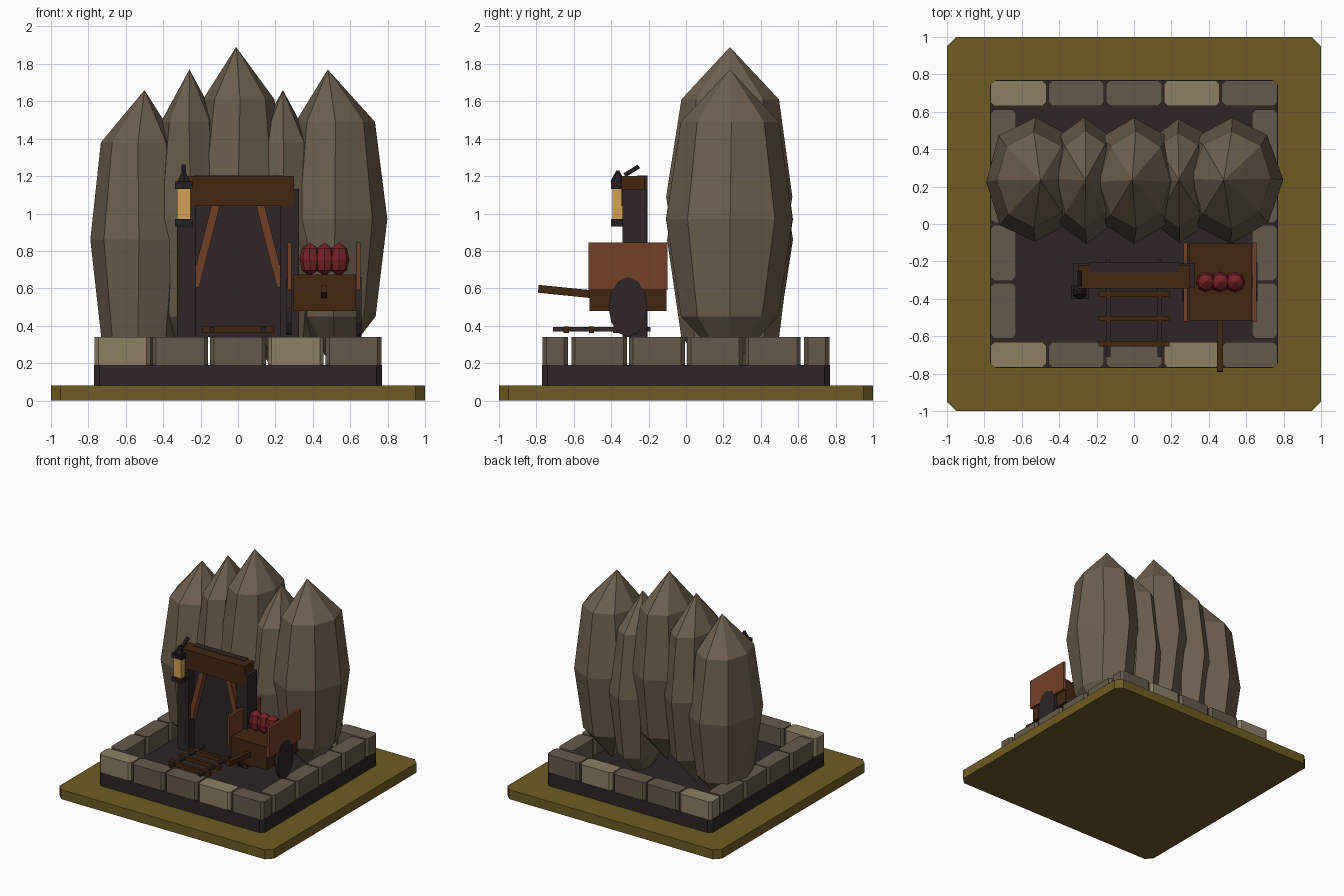
import bpy, bmesh, math, random

if "Cube" in bpy.data.objects:
    bpy.data.objects.remove(bpy.data.objects["Cube"])

random.seed(4)


def material(name, r, g, b):
    lin = [((c / 255 + 0.055) / 1.055) ** 2.4 for c in (r, g, b)]
    m = bpy.data.materials.new(name)
    m.diffuse_color = (*lin, 1)
    m.use_nodes = True
    m.node_tree.nodes["Principled BSDF"].inputs["Base Color"].default_value = m.diffuse_color
    return m


OLIVE = material("olive_ground", 110, 91, 36)
DARK = material("dark_earth", 46, 37, 38)
IRON = material("black_iron", 36, 29, 31)
ROCK = material("brown_rock", 108, 95, 78)
PALE = material("pale_stone", 140, 128, 101)
STONE = material("grey_stone", 100, 90, 75)
BROWN = material("dark_wood", 66, 38, 16)
WOOD = material("red_wood", 114, 64, 38)
RED = material("red_ore", 118, 34, 38)
GLOW = material("amber_glass", 212, 160, 86)


def finish(name, mat, bm, loc=(0, 0, 0), rot=(0, 0, 0)):
    bmesh.ops.recalc_face_normals(bm, faces=bm.faces)
    me = bpy.data.meshes.new(name)
    bm.to_mesh(me)
    bm.free()
    me.materials.append(mat)
    ob = bpy.data.objects.new(name, me)
    ob.location, ob.rotation_euler = loc, rot
    bpy.context.collection.objects.link(ob)
    return ob


def box(name, mat, x, y, z, chamfer=0, rot=(0, 0, 0)):
    """Box from (min, max) ranges; chamfer cuts only the upright edges."""
    bm = bmesh.new()
    bmesh.ops.create_cube(bm, size=1)
    for v in bm.verts:
        for i, (a, b) in enumerate((x, y, z)):
            v.co[i] *= b - a
    if chamfer:
        upright = [e for e in bm.edges
                   if abs(e.verts[0].co.z - e.verts[1].co.z) > 1e-4]
        bmesh.ops.bevel(bm, geom=upright, offset=chamfer, segments=1, affect='EDGES')
    return finish(name, mat, bm, [(a + b) / 2 for a, b in (x, y, z)], rot)


def boulder(name, mat, loc, rx, ry, rz, lean=0, jitter=0.04, sides=8):
    """Faceted pointed lump: two tips and three rings."""
    bm = bmesh.new()
    rings = []
    for h, r in ((-0.65, 0.77), (0, 1), (0.65, 0.77)):
        ring = []
        for i in range(sides):
            a = math.tau * i / sides + random.uniform(-jitter, jitter)
            k = r * (1 + random.uniform(-jitter, jitter) * 0.6)
            ring.append(bm.verts.new((lean + rx * k * math.cos(a),
                                      ry * k * math.sin(a), rz * h)))
        rings.append(ring)
    low, high = bm.verts.new((lean, 0, -rz)), bm.verts.new((0, 0, rz))
    for i in range(sides):
        j = (i + 1) % sides
        bm.faces.new((low, rings[0][j], rings[0][i]))
        bm.faces.new((high, rings[2][i], rings[2][j]))
        for a, b in zip(rings, rings[1:]):
            bm.faces.new((a[i], a[j], b[j], b[i]))
    return finish(name, mat, bm, loc)


def cone(name, mat, loc, r1, r2, depth, sides, rot=(0, 0, 0), scale=(1, 1, 1)):
    bm = bmesh.new()
    bmesh.ops.create_cone(bm, cap_ends=True, segments=sides, radius1=r1,
                          radius2=r2, depth=depth)
    ob = finish(name, mat, bm, loc, rot)
    ob.scale = scale
    return ob


# Ground slab and plinth
box("ground_slab", OLIVE, (-1, 1), (-1, 1), (0, 0.08), 0.05)
box("plinth", DARK, (-0.77, 0.77), (-0.77, 0.77), (0.08, 0.19), 0.03)

# Ring of kerb stones
for side, s in (("front", -1), ("back", 1)):
    y = sorted((s * 0.632, s * 0.767))
    for i in range(5):
        c = -0.618 + 0.309 * i
        box(f"{side}_stone_{i}", PALE if i in (0, 3) else STONE,
            (c - 0.149, c + 0.149), y, (0.19, 0.34), 0.02)
for side, s in (("left", -1), ("right", 1)):
    x = sorted((s * 0.632, s * 0.767))
    for i in range(4):
        c = -0.4635 + 0.309 * i
        box(f"{side}_stone_{i}", STONE, x, (c - 0.149, c + 0.149), (0.19, 0.34), 0.02)

# Rock wall: x, peak height, half width, ring offset
for i, (x, top, rx, lean) in enumerate(((-0.50, 1.66, 0.265, -0.03),
                                        (-0.26, 1.77, 0.20, 0),
                                        (-0.01, 1.89, 0.25, 0.015),
                                        (0.24, 1.66, 0.20, 0),
                                        (0.48, 1.77, 0.28, 0.04))):
    boulder(f"rock_{i}", ROCK, (x, 0.235, top - 0.8), rx, 0.335, 0.8, lean)

# Mine entrance
box("dark_opening", DARK, (-0.24, 0.24), (-0.26, -0.205), (0.34, 1.203))
box("lintel_beam", BROWN, (-0.30, 0.30), (-0.345, -0.22), (1.04, 1.20))
for side, s in (("left", -1), ("right", 1)):
    box(f"{side}_post", DARK, sorted((s * 0.225, s * 0.325)), (-0.34, -0.21), (0.34, 1.13))
    c = s * 0.175
    box(f"{side}_brace", WOOD, (c - 0.022, c + 0.022), (-0.31, -0.255),
        (0.60, 1.05), rot=(0, -s * 0.25, 0))

# Lantern and its bracket
LX, LY = -0.29, -0.365
for name, z in (("lantern_base", (0.93, 0.97)), ("lantern_cap", (1.13, 1.17))):
    box(name, IRON, (LX - 0.047, LX + 0.047), (LY - 0.037, LY + 0.037), z)
box("lantern_glass", GLOW, (LX - 0.035, LX + 0.035), (LY - 0.028, LY + 0.028), (0.97, 1.13))
cone("lantern_roof", IRON, (LX, LY, 1.20), 0.04, 0.008, 0.06, 6)
box("lantern_bracket", IRON, (LX - 0.012, LX + 0.012), (-0.335, -0.245),
    (1.217, 1.24), rot=(0.55, 0, 0))

# Track
for side, s in (("left", -1), ("right", 1)):
    box(f"{side}_rail", DARK, (s * 0.137 - 0.012, s * 0.137 + 0.012),
        (-0.71, -0.19), (0.37, 0.394))
for i, y in enumerate((-0.64, -0.505, -0.375)):
    box(f"track_tie_{i}", BROWN, (-0.19, 0.19), (y - 0.014, y + 0.014), (0.36, 0.396))

# Ore cart
box("cart_body", BROWN, (0.295, 0.63), (-0.515, -0.105), (0.48, 0.675))
for side, bx, wx in (("left", 0.275, 0.272), ("right", 0.645, 0.647)):
    box(f"cart_{side}_board", WOOD, (bx - 0.011, bx + 0.011), (-0.52, -0.10), (0.59, 0.845))
    cone(f"cart_{side}_wheel", DARK, (wx, -0.31, 0.50), 0.16, 0.16, 0.028, 12,
         (0, math.pi / 2, 0), (1, 0.65, 1))
box("cart_handle", BROWN, (0.443, 0.477), (-0.79, -0.50), (0.562, 0.604), rot=(-0.1, 0, 0))
for i, x in enumerate((0.385, 0.462, 0.54)):
    boulder(f"ore_lump_{i}", RED, (x, -0.31, 0.755), 0.056, 0.056, 0.09)
